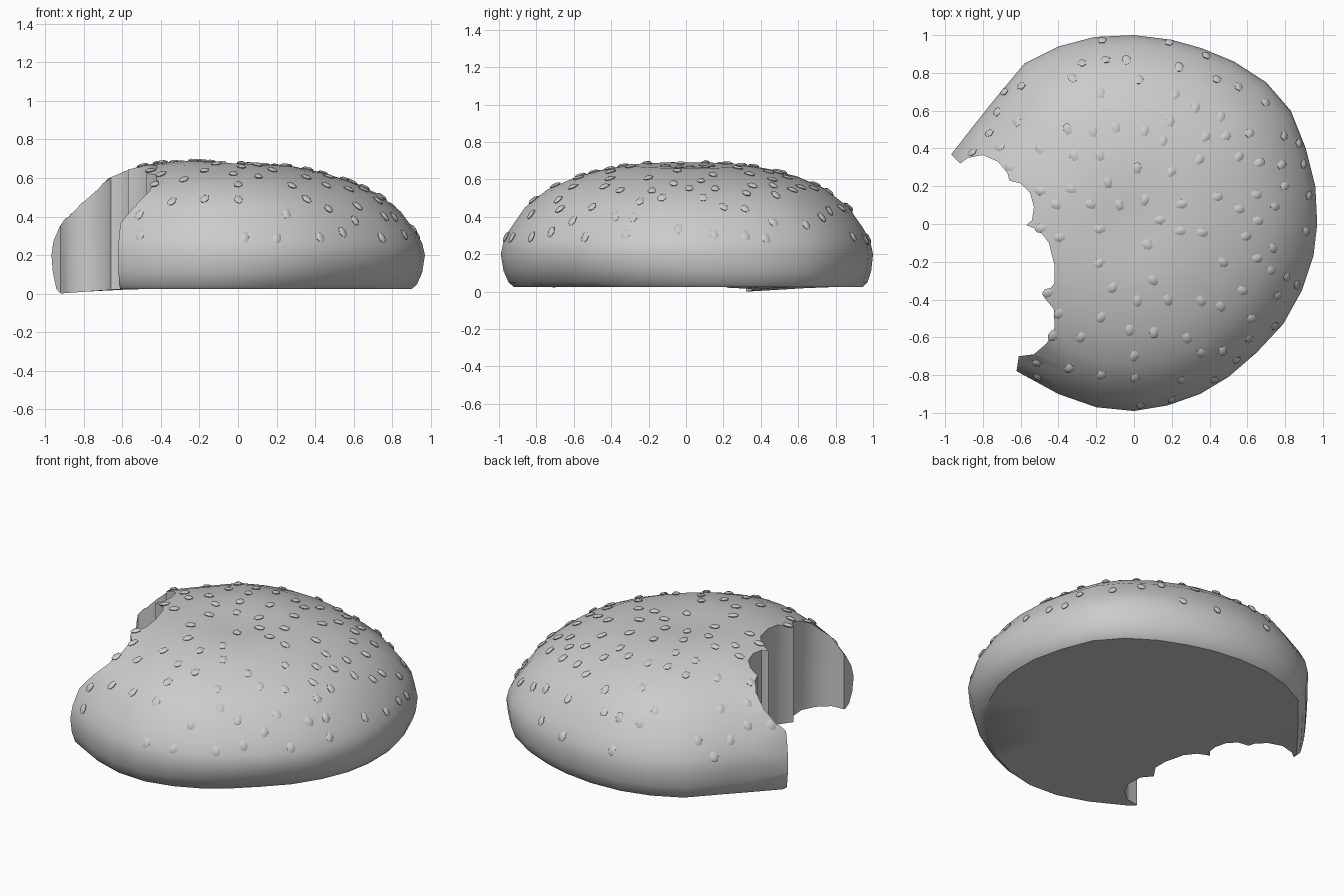
import bpy, bmesh, math, random
from mathutils import Vector, Matrix
from mathutils.bvhtree import BVHTree

if "Cube" in bpy.data.objects:
    bpy.data.objects.remove(bpy.data.objects["Cube"])

random.seed(7)


def make_object(name, bm):
    bmesh.ops.recalc_face_normals(bm, faces=bm.faces[:])
    mesh = bpy.data.meshes.new(name)
    bm.to_mesh(mesh)
    bm.free()
    ob = bpy.data.objects.new(name, mesh)
    bpy.context.collection.objects.link(ob)
    return ob


def smooth(ob, degrees):
    bpy.ops.object.select_all(action='DESELECT')
    bpy.context.view_layer.objects.active = ob
    ob.select_set(True)
    bpy.ops.object.shade_smooth_by_angle(angle=math.radians(degrees))


# bun: slightly uneven outline swept through a domed profile
OUTLINE = [(.97, 0), (.96, .2), (.91, .4), (.83, .6), (.7, .75), (.53, .86), (.36, .93),
           (.2, .975), (0, 1), (-.21, .99), (-.4, .94), (-.58, .85), (-.73, .67),
           (-.85, .52), (-.97, .365), (-1, .15), (-1, -.1), (-.94, -.35), (-.82, -.58),
           (-.62, -.78), (-.4, -.9), (-.2, -.97), (0, -.99), (.18, -.96), (.35, -.9),
           (.5, -.81), (.65, -.68), (.79, -.53), (.89, -.35), (.95, -.17)]
DOME = [(.15, .672), (.3, .675), (.45, .65), (.6, .61), (.75, .545), (.87, .45),
        (.95, .335), (.985, .27), (1, .2), (.99, .11), (.97, .05)]
FLOOR = [(.945, .025), (.6, .025)]

bm = bmesh.new()


def bun_point(x, y, f, z):
    if z < .15:  # tucked-in lower edge at the front right
        a = math.atan2(y, x) + math.pi / 4
        f -= .06 * max(0, math.cos(a)) ** 4 * (.15 - z) / .125 * f
    px, py = x * f, y * f
    if z > .2:
        z -= .05 * px * (z - .2) / .45
    elif z < .1:
        z -= max(0, -px - .6) * .075
    return bm.verts.new((px, py, z))


rings = [[bun_point(x, y, f, z) for x, y in OUTLINE] for f, z in DOME + FLOOR]
n = len(OUTLINE)
for a, b in zip(rings, rings[1:]):
    for i in range(n):
        bm.faces.new((a[i], a[(i + 1) % n], b[(i + 1) % n], b[i]))
for ring, z in ((rings[0], .665), (rings[-1], .025)):
    c = bm.verts.new((0, 0, z))
    for i in range(n):
        bm.faces.new((ring[i], ring[(i + 1) % n], c))
bun = make_object("bun", bm)

# bite: scalloped vertical cutter
BITE = [(-1.3, .4), (-.98, .38), (-.92, .32), (-.88, .35), (-.8, .365), (-.72, .33), (-.67, .27),
        (-.66, .23), (-.6, .215), (-.55, .165), (-.53, .09), (-.54, .02), (-.57, -.005),
        (-.5, -.035), (-.45, -.1), (-.435, -.165), (-.42, -.22), (-.42, -.31), (-.475, -.39),
        (-.425, -.45), (-.42, -.55), (-.46, -.63), (-.53, -.69), (-.61, -.7), (-.625, -.8),
        (-.64, -1.1), (-1.3, -1.1)]
bm = bmesh.new()
base = bm.faces.new([bm.verts.new((x, y, -.5)) for x, y in BITE])
top = bmesh.ops.extrude_face_region(bm, geom=[base])["geom"]
bmesh.ops.translate(bm, vec=(0, 0, 2), verts=[v for v in top if isinstance(v, bmesh.types.BMVert)])
cutter = make_object("bite_cutter", bm)
mod = bun.modifiers.new("bite", 'BOOLEAN')
mod.operation = 'DIFFERENCE'
mod.solver = 'EXACT'
mod.object = cutter
bpy.context.view_layer.objects.active = bun
bpy.ops.object.modifier_apply(modifier=mod.name)
bpy.data.objects.remove(cutter)
smooth(bun, 38)

# seeds: small domed teardrops scattered on the crust, narrow end uphill
TEAR = [(-.014, .028), (.014, .028), (.024, -.004), (.016, -.026), (0, -.033),
        (-.016, -.026), (-.024, -.004)]
bpy.context.view_layer.update()
tree = BVHTree.FromObject(bun, bpy.context.evaluated_depsgraph_get())
bm = bmesh.new()


def add_seed(pos, normal):
    uphill = Vector((-pos.x, -pos.y, .3))
    uphill = (uphill - normal * uphill.dot(normal)).normalized()
    side = uphill.cross(normal)
    m = Matrix((side, uphill, normal)).transposed()
    m = m @ Matrix.Rotation(random.uniform(-.35, .35), 3, 'Z')

    def loop(s, h):
        return [bm.verts.new(pos + m @ Vector((x * s, y * s, h))) for x, y in TEAR]
    low, mid, high = loop(.85, -.002), loop(1, .005), loop(.55, .013)
    k = len(TEAR)
    for a, b in ((low, mid), (mid, high)):
        for i in range(k):
            bm.faces.new((a[i], a[(i + 1) % k], b[(i + 1) % k], b[i]))
    bm.faces.new(high)
    bm.faces.new(low[::-1])


placed = []
for _ in range(6000):
    if len(placed) >= 108:
        break
    az = random.uniform(0, 2 * math.pi)
    r = math.sqrt(random.uniform(.015, 1))
    start = Vector((math.cos(az) * r * 1.0, math.sin(az) * r * 1.0, 2))
    hit, normal, _, _ = tree.ray_cast(start, Vector((0, 0, -1)))
    if hit is None or normal.z < .25 or hit.z < .22:
        continue
    if all((hit - p).length > .105 for p in placed):
        placed.append(hit)
        add_seed(hit, normal)
seeds = make_object("sesame_seeds", bm)
smooth(seeds, 50)
